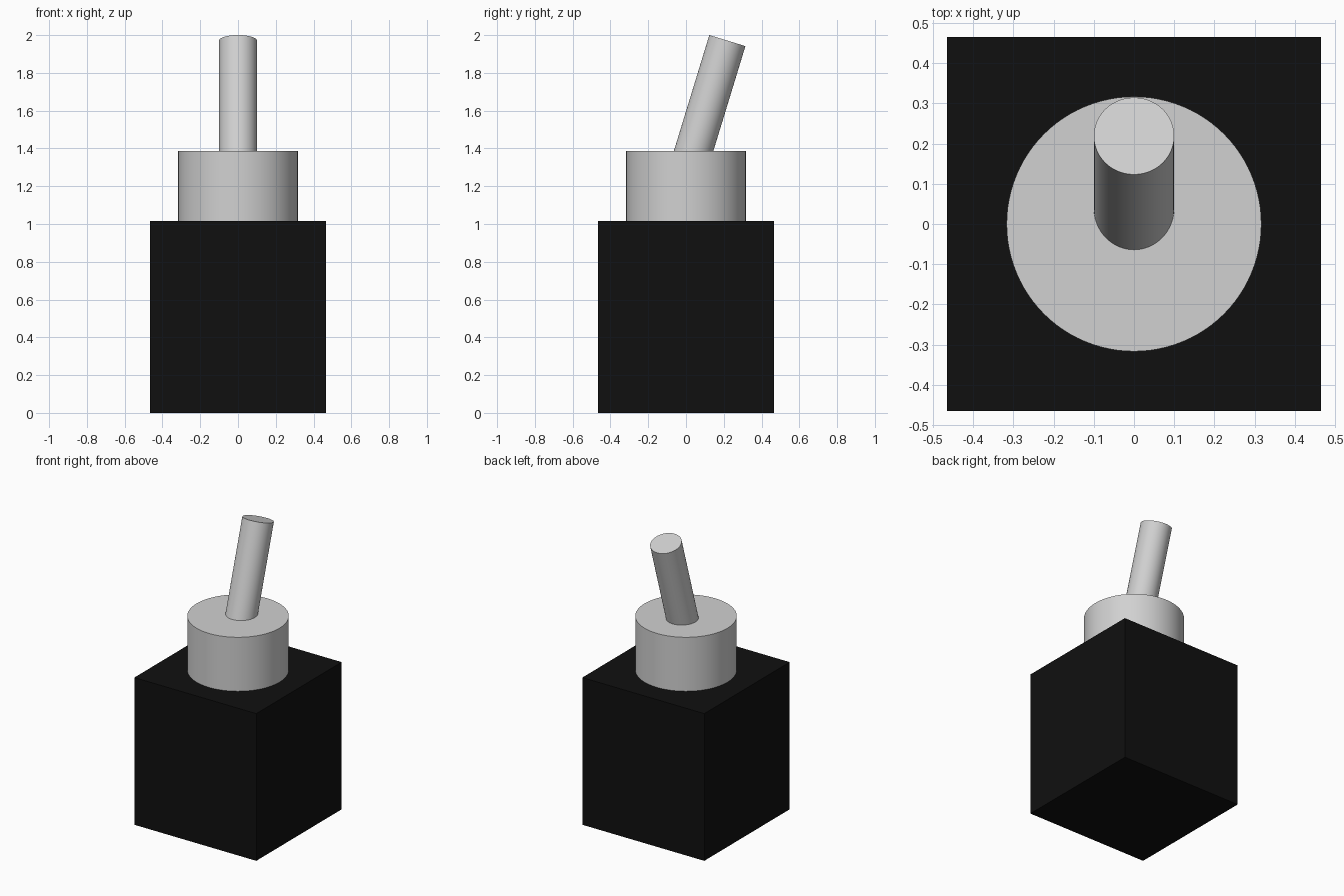
import bpy, math
from mathutils import Vector

if "Cube" in bpy.data.objects:
    bpy.data.objects.remove(bpy.data.objects["Cube"])


def material(name, value):
    m = bpy.data.materials.new(name)
    m.diffuse_color = (value, value, value, 1)
    m.use_nodes = True
    m.node_tree.nodes["Principled BSDF"].inputs["Base Color"].default_value = m.diffuse_color
    return m


black = material("black_plastic", 0.005)
metal = material("grey_metal", 0.64)

BODY_TOP, COLLAR_TOP = 1.015, 1.387


def rod(name, radius, start, end):
    """Smooth cylinder between two points."""
    a, b = Vector(start), Vector(end)
    bpy.ops.mesh.primitive_cylinder_add(vertices=96, radius=radius,
                                        depth=(b - a).length, location=(a + b) / 2)
    o = bpy.context.object
    o.name = name
    o.rotation_euler = (b - a).to_track_quat('Z', 'Y').to_euler()
    o.data.materials.append(metal)
    bpy.ops.object.shade_smooth_by_angle(angle=math.radians(30))
    return o


# Square switch housing
bpy.ops.mesh.primitive_cube_add(size=1, location=(0, 0, BODY_TOP / 2))
body = bpy.context.object
body.name = "housing"
body.scale = (0.93, 0.93, BODY_TOP)
body.data.materials.append(black)

# Round mounting collar
rod("collar", 0.317, (0, 0, BODY_TOP), (0, 0, COLLAR_TOP))

# Toggle lever, tilted back and rooted inside the collar
tilt = math.radians(17)
tip = Vector((0, 0.219, 1.971))
axis = Vector((0, math.sin(tilt), math.cos(tilt)))
rod("lever", 0.1, tip - axis * 0.74, tip)
